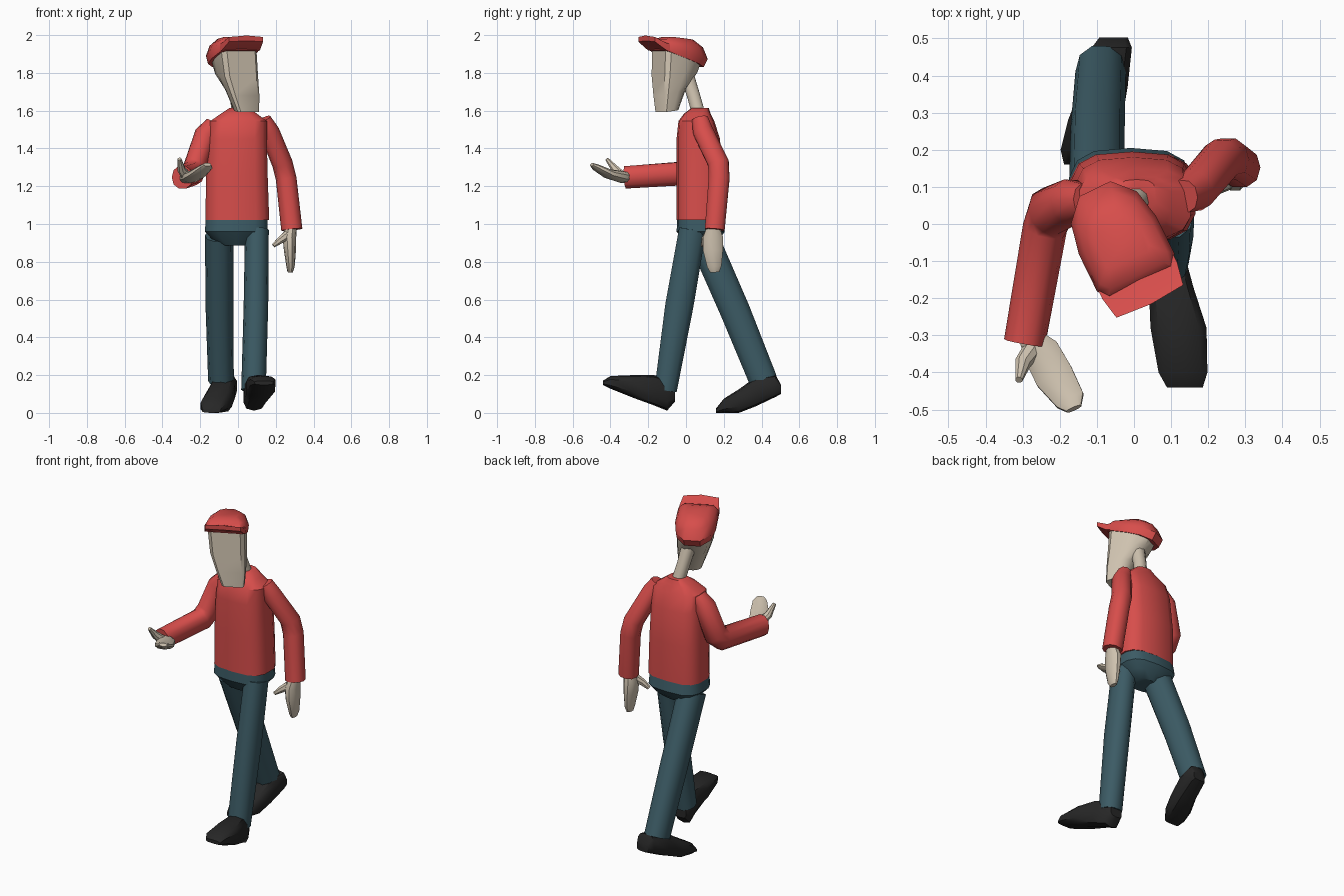
import bpy, bmesh, math
from mathutils import Vector


def material(name, rgb):
    m = bpy.data.materials.new(name)
    m.diffuse_color = (*rgb, 1)
    return m


RED = material("red cloth", (0.68, 0.075, 0.07))
TEAL = material("teal denim", (0.045, 0.105, 0.13))
BLACK = material("black leather", (0.02, 0.02, 0.02))
SKIN = material("skin", (0.62, 0.54, 0.43))


def loft(name, rings, mat, angle=40):
    """Skin a list of equal-length point rings and cap both ends."""
    bm = bmesh.new()
    vs = [[bm.verts.new(p) for p in r] for r in rings]
    n = len(rings[0])
    for a, b in zip(vs, vs[1:]):
        for i in range(n):
            j = (i + 1) % n
            bm.faces.new((a[i], a[j], b[j], b[i]))
    bm.faces.new(vs[0][::-1])
    bm.faces.new(vs[-1])
    bmesh.ops.recalc_face_normals(bm, faces=bm.faces)
    me = bpy.data.meshes.new(name)
    bm.to_mesh(me)
    bm.free()
    me.materials.append(mat)
    ob = bpy.data.objects.new(name, me)
    bpy.context.collection.objects.link(ob)
    bpy.context.view_layer.objects.active = ob
    ob.select_set(True)
    bpy.ops.object.shade_smooth_by_angle(angle=math.radians(angle))
    ob.select_set(False)
    return ob


def oval(n, power):
    """Unit rounded square outline; lower power is boxier."""
    out = []
    for i in range(n):
        t = 2 * math.pi * (i + 0.5) / n
        c, s = math.cos(t), math.sin(t)
        out.append((math.copysign(abs(c) ** power, c), math.copysign(abs(s) ** power, s)))
    return out


def stack(name, levels, mat, n=14, power=0.65):
    """Horizontal sections: z, x0, x1, y0, y1."""
    loft(name, [[((x0 + x1) / 2 + a * (x1 - x0) / 2, (y0 + y1) / 2 + b * (y1 - y0) / 2, z)
                 for a, b in oval(n, power)] for z, x0, x1, y0, y1 in levels], mat)


def tube(name, path, mat, hint=(1, 0, 0), n=10, power=0.9):
    """Sections across a path: x, y, z, radius across hint, radius along hint."""
    pts = [Vector(p[:3]) for p in path]
    rings = []
    for i, p in enumerate(path):
        t = Vector()
        if i:
            t += (pts[i] - pts[i - 1]).normalized()
        if i < len(pts) - 1:
            t += (pts[i + 1] - pts[i]).normalized()
        t.normalize()
        u = t.cross(Vector(hint)).normalized()
        v = u.cross(t)
        rings.append([pts[i] + u * a * p[3] + v * b * p[4] for a, b in oval(n, power)])
    loft(name, rings, mat)


def shoe(name, sections):
    """Vertical sections from heel to toe: x, y, z low, z high, half width."""
    loft(name, [[(x + a * w, y, (lo + hi) / 2 + b * (hi - lo) / 2) for a, b in oval(10, 0.65)]
                for x, y, lo, hi, w in sections], BLACK)


# Torso and hips
stack("jacket", [(1.02, -0.175, 0.168, -0.05, 0.195), (1.25, -0.172, 0.16, -0.05, 0.195),
                 (1.45, -0.16, 0.155, -0.05, 0.18), (1.545, -0.15, 0.155, -0.04, 0.15),
                 (1.585, -0.09, 0.1, -0.01, 0.13), (1.615, -0.045, 0.06, 0.03, 0.12)], RED)
stack("hips", [(1.045, -0.172, 0.158, -0.045, 0.19), (0.96, -0.178, 0.16, -0.05, 0.205),
               (0.92, -0.14, 0.12, -0.02, 0.18), (0.885, -0.09, 0.07, 0.01, 0.14)], TEAL)

# Legs in mid stride
tube("front_leg", [(0.1, 0.035, 0.97, 0.075, 0.063), (0.095, -0.035, 0.57, 0.078, 0.065),
                   (0.082, -0.108, 0.12, 0.062, 0.065)], TEAL)
tube("back_leg", [(-0.1, 0.085, 0.94, 0.085, 0.075), (-0.098, 0.26, 0.54, 0.083, 0.073),
                  (-0.09, 0.41, 0.17, 0.078, 0.068)], TEAL)

# Shoes
shoe("front_shoe", [(0.08, -0.058, 0.06, 0.13, 0.04), (0.085, -0.1, 0.012, 0.18, 0.058),
                    (0.1, -0.17, 0.04, 0.2, 0.062), (0.12, -0.28, 0.08, 0.2, 0.078),
                    (0.132, -0.4, 0.128, 0.195, 0.068), (0.137, -0.44, 0.148, 0.17, 0.05)])
shoe("back_shoe", [(-0.055, 0.502, 0.1, 0.15, 0.04), (-0.06, 0.475, 0.085, 0.2, 0.056),
                   (-0.08, 0.37, 0.035, 0.19, 0.065), (-0.105, 0.28, 0.0, 0.125, 0.075),
                   (-0.13, 0.2, 0.0, 0.075, 0.07), (-0.14, 0.16, 0.0, 0.025, 0.05)])

# Sleeves
tube("raised_sleeve", [(-0.13, 0.065, 1.535, 0.045, 0.04), (-0.17, 0.06, 1.475, 0.062, 0.06),
                       (-0.225, 0.035, 1.31, 0.07, 0.062), (-0.24, -0.01, 1.268, 0.068, 0.06),
                       (-0.295, -0.32, 1.247, 0.062, 0.056)], RED)
tube("lowered_sleeve", [(0.135, 0.075, 1.555, 0.045, 0.04), (0.165, 0.09, 1.49, 0.056, 0.054),
                        (0.235, 0.172, 1.32, 0.058, 0.055), (0.255, 0.175, 1.24, 0.058, 0.055),
                        (0.285, 0.152, 0.97, 0.055, 0.056)], RED)

# Hands, each with a thumb
tube("raised_hand", [(-0.285, -0.3, 1.245, 0.03, 0.03), (-0.25, -0.345, 1.25, 0.052, 0.032),
                     (-0.215, -0.41, 1.265, 0.055, 0.025), (-0.172, -0.475, 1.3, 0.042, 0.017),
                     (-0.162, -0.498, 1.315, 0.022, 0.01)], SKIN, hint=(0, 0, 1))
tube("raised_thumb", [(-0.275, -0.34, 1.255, 0.026, 0.026), (-0.3, -0.375, 1.29, 0.022, 0.022),
                      (-0.31, -0.42, 1.345, 0.01, 0.01)], SKIN, n=8)
tube("lowered_hand", [(0.28, 0.145, 0.985, 0.036, 0.032), (0.272, 0.143, 0.93, 0.055, 0.036),
                      (0.275, 0.143, 0.86, 0.055, 0.032), (0.278, 0.15, 0.775, 0.04, 0.022),
                      (0.276, 0.152, 0.745, 0.025, 0.014)], SKIN)
tube("lowered_thumb", [(0.26, 0.12, 0.94, 0.026, 0.026), (0.225, 0.1, 0.915, 0.02, 0.02),
                       (0.188, 0.09, 0.885, 0.011, 0.011)], SKIN, hint=(0, 1, 0), n=8)

# Neck
tube("neck", [(0.01, 0.07, 1.57, 0.037, 0.037), (-0.01, 0.04, 1.68, 0.036, 0.036),
              (-0.025, 0.0, 1.8, 0.04, 0.04)], SKIN)

# Head frame: turned towards +x
FWD, SIDE, MID = Vector((0.44, -0.9, 0)), Vector((0.9, 0.44, 0)), Vector((-0.03, -0.03, 0))


def head_point(s, f, z):
    return MID + SIDE * s + FWD * f + Vector((0, 0, z))


# Wedge-shaped head: flat face, rounded back; z, back, front, side shift, half width
OUTLINE = [(-0.8, 1), (0.8, 1), (1, 0.8), (1, 0), (0.85, -0.6), (0.4, -1),
           (-0.4, -1), (-0.85, -0.6), (-1, 0), (-1, 0.8)]
loft("head", [[head_point(c + a * w, (f0 + f1) / 2 + b * (f1 - f0) / 2, z + dz * b) for a, b in OUTLINE]
              for z, dz, f0, f1, c, w in [(1.598, -0.006, 0.04, 0.138, 0.033, 0.062),
                                          (1.7, -0.02, -0.01, 0.135, 0.018, 0.082),
                                          (1.79, -0.01, -0.08, 0.13, 0.0, 0.098),
                                          (1.91, 0.02, -0.12, 0.122, -0.01, 0.104)]], SKIN)

# Cap crown, low at the back
loft("cap", [[head_point(-0.013 + a * w, (f0 + f1) / 2 + b * (f1 - f0) / 2, z + dz * b) for a, b in OUTLINE]
             for z, dz, f0, f1, w in [(1.875, 0.045, -0.122, 0.132, 0.112),
                                      (1.915, 0.042, -0.145, 0.134, 0.116),
                                      (1.957, 0.022, -0.12, 0.115, 0.1),
                                      (1.983, 0.008, -0.07, 0.07, 0.065)]], RED)

# Upturned brim
loft("cap_brim", [[head_point(-0.013 + s, f, z) for s, f, z in
                   ((-w, f, lo), (0, f + bow, lo + 0.005), (w, f, lo), (w, f, hi), (0, f + bow, hi + 0.008), (-w, f, hi))]
                  for f, bow, w, lo, hi in [(0.06, 0.0, 0.112, 1.905, 1.945),
                                            (0.13, 0.0, 0.112, 1.92, 1.958),
                                            (0.192, 0.008, 0.1, 1.965, 1.99)]], RED)
